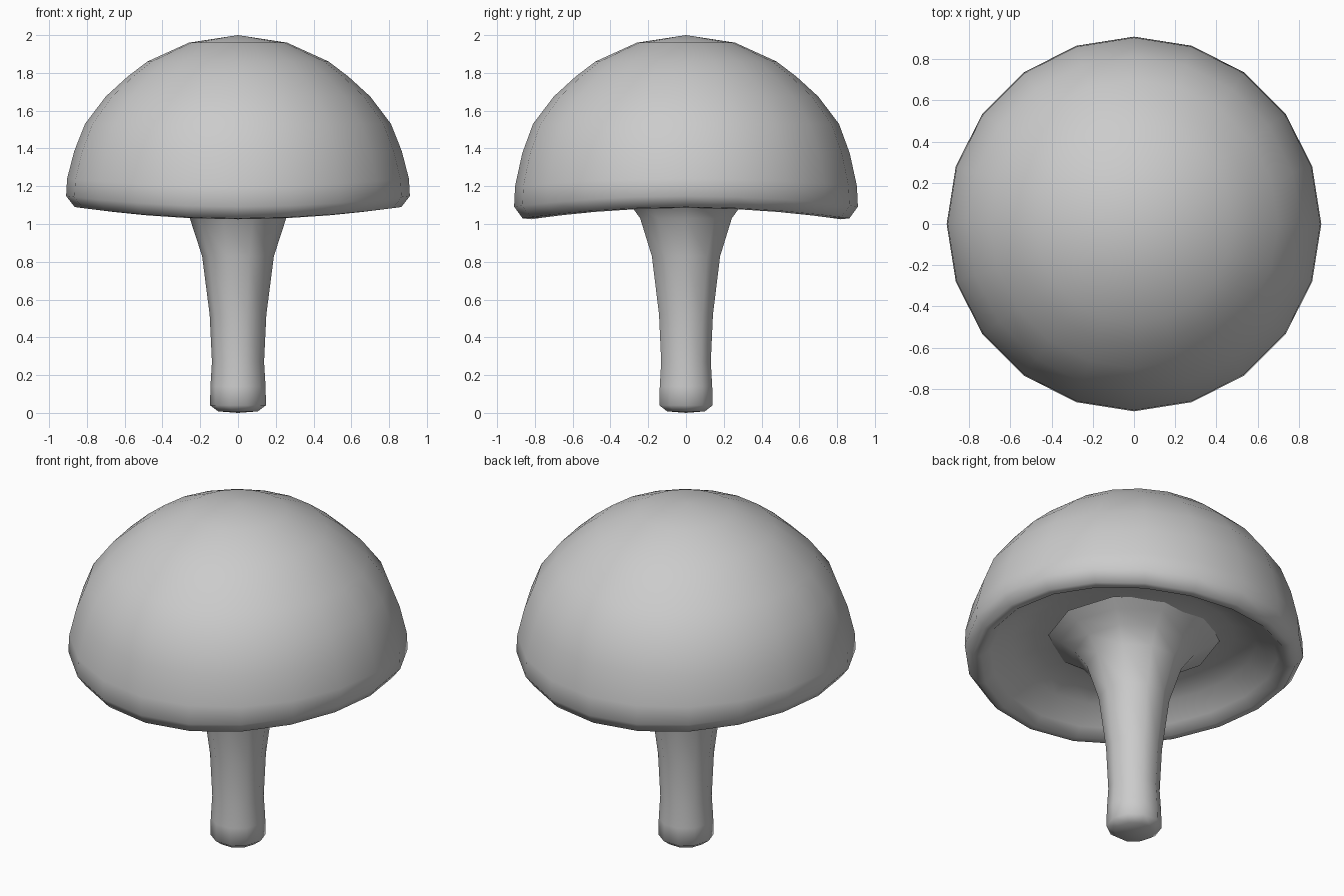
import bpy, bmesh
from math import cos, sin, tau

if "Cube" in bpy.data.objects:
    bpy.data.objects.remove(bpy.data.objects["Cube"])


def lathe(name, profile, sides, wave=lambda z, a: 0.0):
    """Revolve (radius, z) points listed from the top down; radius 0 makes a pole."""
    bm = bmesh.new()
    rings = []
    for r, z in profile:
        if r == 0:
            rings.append([bm.verts.new((0, 0, z))] * sides)
            continue
        ring = []
        for i in range(sides):
            a = tau * i / sides
            ring.append(bm.verts.new((r * cos(a), r * sin(a), z + wave(z, a))))
        rings.append(ring)
    for up, low in zip(rings, rings[1:]):
        for i in range(sides):
            j = (i + 1) % sides
            quad = [up[i], low[i], low[j], up[j]]
            bm.faces.new(list(dict.fromkeys(quad)))
    for f in bm.faces:
        f.smooth = True
    mesh = bpy.data.meshes.new(name)
    bm.to_mesh(mesh)
    bm.free()
    obj = bpy.data.objects.new(name, mesh)
    bpy.context.collection.objects.link(obj)
    return obj


def rim_wave(z, a):
    # rim dips at front and back, lifts at the sides
    return 0.03 * cos(2 * a) * max(0.0, min(1.0, (1.45 - z) / 0.35))


# Cap: dome, rolled rim and hollow underside
lathe("cap", [(0, 2.0), (0.26, 1.96), (0.48, 1.86), (0.585, 1.78), (0.70, 1.675),
              (0.81, 1.53), (0.867, 1.38), (0.905, 1.22), (0.91, 1.12),
              (0.865, 1.06), (0.82, 1.055), (0.77, 1.10), (0.66, 1.18),
              (0.54, 1.22), (0.40, 1.21)], 20, rim_wave)

# Stem: flares into the underside, slightly bulbed foot
lathe("stem", [(0.46, 1.21), (0.40, 1.17), (0.32, 1.115), (0.255, 1.03), (0.19, 0.83),
               (0.15, 0.52), (0.138, 0.27), (0.146, 0.14), (0.148, 0.04),
               (0.105, 0.008), (0, 0.0)], 10)
